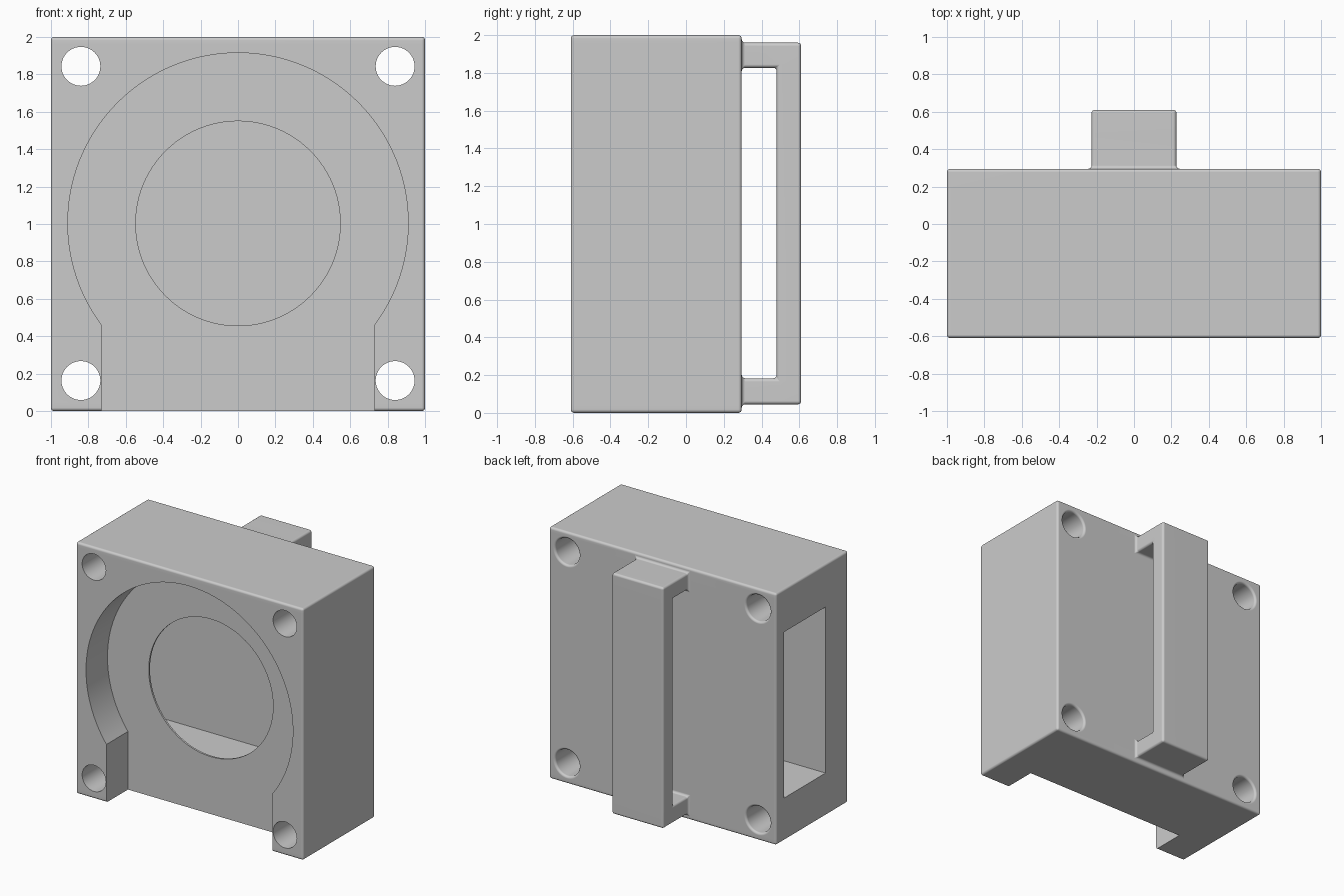
import bpy, bmesh, math
from math import sin, cos, pi

cube = bpy.data.objects.get("Cube")
if cube:
    bpy.data.objects.remove(cube)

grey = bpy.data.materials.new("plain grey")
grey.use_nodes = True
colour = (0.6, 0.6, 0.6, 1)
grey.diffuse_color = colour
grey.node_tree.nodes["Principled BSDF"].inputs["Base Color"].default_value = colour

FRONT, BACK, ROUND = -0.61, 0.295, 0.018


def make_object(name, bm):
    bmesh.ops.recalc_face_normals(bm, faces=bm.faces)
    mesh = bpy.data.meshes.new(name)
    bm.to_mesh(mesh)
    bm.free()
    mesh.materials.append(grey)
    obj = bpy.data.objects.new(name, mesh)
    bpy.context.collection.objects.link(obj)
    return obj


def prism(name, outline, y0, y1):
    """Extrude an (x, z) outline along y."""
    bm = bmesh.new()
    face = bm.faces.new([bm.verts.new((x, y0, z)) for x, z in outline])
    new = bmesh.ops.extrude_face_region(bm, geom=[face])["geom"]
    bmesh.ops.translate(bm, vec=(0, y1 - y0, 0),
                        verts=[v for v in new if isinstance(v, bmesh.types.BMVert)])
    return make_object(name, bm)


def lathe(name, x, z, profile, steps=48):
    """Revolve a (radius, y) profile about a line parallel to y."""
    bm = bmesh.new()
    rings = [[bm.verts.new((x + r * cos(2 * pi * i / steps), y, z + r * sin(2 * pi * i / steps)))
              for i in range(steps)] for r, y in profile]
    for a, b in zip(rings, rings[1:]):
        for i in range(steps):
            j = (i + 1) % steps
            bm.faces.new((a[i], a[j], b[j], b[i]))
    bm.faces.new(rings[0])
    bm.faces.new(rings[-1])
    return make_object(name, bm)


def rounded_blocks(name, xs, ys, zs, solid):
    """Skin the solid cells of a block grid and round every corner edge."""
    bm = bmesh.new()
    verts = {}

    def vert(key):
        if key not in verts:
            verts[key] = bm.verts.new((xs[key[0]], ys[key[1]], zs[key[2]]))
        return verts[key]

    for cell in solid:
        for axis in range(3):
            for side in (0, 1):
                neighbour = list(cell)
                neighbour[axis] += 2 * side - 1
                if tuple(neighbour) in solid:
                    continue
                corners = []
                for u, v in ((0, 0), (1, 0), (1, 1), (0, 1)):
                    key = list(cell)
                    key[axis] += side
                    key[(axis + 1) % 3] += u
                    key[(axis + 2) % 3] += v
                    corners.append(vert(tuple(key)))
                bm.faces.new(corners)
    bmesh.ops.recalc_face_normals(bm, faces=bm.faces)
    edges = [e for e in bm.edges if e.calc_face_angle(0) > 0.5]
    bmesh.ops.bevel(bm, geom=edges, offset=ROUND, segments=4, profile=0.5, affect='EDGES')
    return make_object(name, bm)


# Housing block with the strap handle on its back
solid = {(i, 0, k) for i in range(3) for k in range(5)}
solid |= {(1, 1, 1), (1, 1, 3)} | {(1, 2, k) for k in (1, 2, 3)}
housing = rounded_blocks("housing", (-1, -0.227, 0.227, 1), (FRONT, BACK, 0.48, 0.61),
                         (0, 0.045, 0.183, 1.827, 1.96, 2), solid)

# Round front recess with a straight slot open at the bottom
R, CZ, HALF = 0.91, 1.005, 0.73
start = -math.acos(HALF / R)
arc = [start + (pi - 2 * start) * i / 96 for i in range(97)]
outline = [(R * cos(a), CZ + R * sin(a)) for a in arc] + [(-HALF, -0.1), (HALF, -0.1)]
cutters = [prism("recess_cutter", outline, -0.8, -0.34)]

# Inner chamber, open on the right side
cutters.append(prism("chamber_cutter", [(-1.2, 0.34), (0.66, 0.34), (0.66, 1.66), (-1.2, 1.66)],
                     -0.325, 0.2))

# Round opening from the recess into the chamber
cutters.append(lathe("opening_cutter", 0, 1.003, [(0.547, -0.5), (0.547, -0.1)], 96))

# Corner screw holes, flared at the back
flare = [(0.104 + ROUND * (1 - cos(a)), BACK - ROUND + ROUND * sin(a))
         for a in (0, pi / 8, pi / 4, 3 * pi / 8, pi / 2)]
for x in (-0.84, 0.84):
    for z in (0.163, 1.843):
        cutters.append(lathe("screw_hole_cutter", x, z,
                             [(0.104, -0.8)] + flare + [(0.104 + ROUND, 0.5)]))

bpy.context.view_layer.objects.active = housing
housing.select_set(True)
for cutter in cutters:
    cutter.hide_render = True
    mod = housing.modifiers.new("cut", 'BOOLEAN')
    mod.operation = 'DIFFERENCE'
    mod.solver = 'EXACT'
    mod.object = cutter
    bpy.ops.object.modifier_apply(modifier=mod.name)
    bpy.data.objects.remove(cutter)

# Smooth rounded edges, flat faces kept flat
bpy.ops.object.shade_smooth_by_angle(angle=math.radians(35))
weighted = housing.modifiers.new("weighted normals", 'WEIGHTED_NORMAL')
weighted.keep_sharp = True
